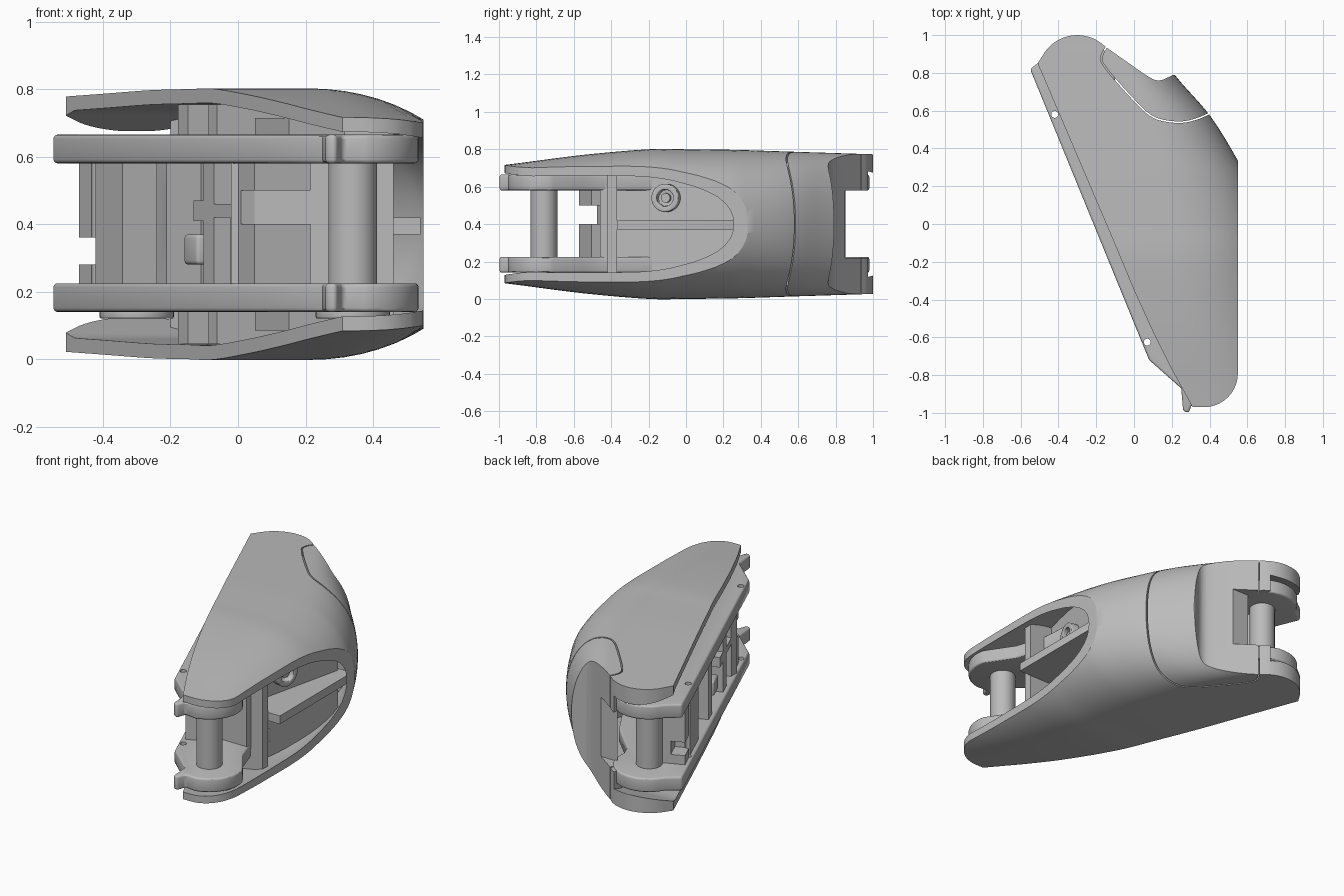
import bpy, bmesh, math
from mathutils import Vector

if "Cube" in bpy.data.objects:
    bpy.data.objects.remove(bpy.data.objects["Cube"])

grey = bpy.data.materials.new("satin grey")
grey.use_nodes = True
grey.diffuse_color = (0.5, 0.5, 0.5, 1)
grey.node_tree.nodes["Principled BSDF"].inputs["Base Color"].default_value = (0.5, 0.5, 0.5, 1)
MID = 0.4  # height of the mirror plane


def make(name, bm):
    bmesh.ops.recalc_face_normals(bm, faces=bm.faces)
    me = bpy.data.meshes.new(name)
    bm.to_mesh(me)
    bm.free()
    me.materials.append(grey)
    ob = bpy.data.objects.new(name, me)
    bpy.context.collection.objects.link(ob)
    return ob


def prism(name, pts, z0, z1):
    bm = bmesh.new()
    face = bm.faces.new([bm.verts.new((x, y, z0)) for x, y in pts])
    top = bmesh.ops.extrude_face_region(bm, geom=[face])["geom"]
    bmesh.ops.translate(bm, vec=(0, 0, z1 - z0),
                        verts=[v for v in top if isinstance(v, bmesh.types.BMVert)])
    return make(name, bm)


def box(name, x, y, z):
    return prism(name, [(x[0], y[0]), (x[1], y[0]), (x[1], y[1]), (x[0], y[1])], *z)


def arc(cx, cy, r, a0, a1, n=16):
    return [(cx + r * math.cos(math.radians(a0 + (a1 - a0) * i / n)),
             cy + r * math.sin(math.radians(a0 + (a1 - a0) * i / n))) for i in range(n + 1)]


def cylinder(name, cx, cy, r, z0, z1):
    return prism(name, arc(cx, cy, r, 0, 350, 35), z0, z1)


def apply(ob):
    bpy.ops.object.select_all(action='DESELECT')
    bpy.context.view_layer.objects.active = ob
    ob.select_set(True)
    for m in list(ob.modifiers):
        bpy.ops.object.modifier_apply(modifier=m.name)


def boolean(ob, tool, op='DIFFERENCE'):
    m = ob.modifiers.new("bool", 'BOOLEAN')
    m.operation, m.solver, m.object = op, 'EXACT', tool
    apply(ob)
    bpy.data.objects.remove(tool)


def finish(ob, width=0.0):
    if width:
        m = ob.modifiers.new("bevel", 'BEVEL')
        m.width, m.segments, m.limit_method = width, 3, 'ANGLE'
        m.angle_limit = math.radians(50)
    apply(ob)
    bpy.ops.object.shade_smooth_by_angle(angle=math.radians(30))


def spline(p, n=6):
    """Catmull-Rom curve through the points."""
    p = [Vector(q) for q in p]
    p = [2 * p[0] - p[1]] + p + [2 * p[-1] - p[-2]]
    out = []
    for a, b, c, d in zip(p, p[1:], p[2:], p[3:]):
        for i in range(n):
            t = i / n
            out.append(b + (c - a) * t / 2 + (2 * a - 5 * b + 4 * c - d) * t * t / 2
                       + (3 * b - a - 3 * c + d) * t ** 3 / 2)
    return out + [p[-2]]


# Cover stations: y, outer x, half height, edge rounding radius
STATIONS = spline([(-1.1, .87, .3, .5), (-.9, .83, .325, .5), (-.55, .76, .37, .5),
                   (-.2, .715, .4, .5), (0, .675, .4, .5), (.2, .615, .398, .48), (.33, .553, .395, .44),
                   (.57, .405, .387, .35), (.79, .215, .38, .27), (1.1, -.02, .37, .25)])


def shell_loft(name, inset):
    """Blunt-nosed solid: flat sides running into a rounded outer edge."""
    bm = bmesh.new()
    rings = []
    for y, x1, h, r in STATIONS:
        # the wall thickens toward the rear tip
        h -= inset * (1 + 1.3 * min(max((y - .8) / .2, 0), 1))
        ring = [(-.9, h)]
        for i in range(33):
            a = math.pi / 2 - math.pi * i / 32
            ring.append((x1 - r + (r - inset) * abs(math.cos(a)) ** .95,
                         h * math.copysign(abs(math.sin(a)) ** .95, math.sin(a))))
        ring.append((-.9, -h))
        rings.append([bm.verts.new((x, y, MID + z)) for x, z in ring])
    n = len(rings[0])
    for a, b in zip(rings, rings[1:]):
        for i in range(n):
            bm.faces.new((a[i], a[(i + 1) % n], b[(i + 1) % n], b[i]))
    bm.faces.new(rings[0])
    bm.faces.new(rings[-1])
    return make(name, bm)


# Outer cover, trimmed to its plan outline
cover = shell_loft("outer_cover", 0)
outline = ([(-.51, .85)] + arc(-.3, .79, .21, 150, 45) + [(.06, .79)]
           + arc(.13, .83, .07, 235, 300, 6) + [(.21, .79), (.26, .79), (.55, .45)]
           + arc(.37, -.79, .18, 0, -90, 10)
           + [(.31, -.97), (.2, -.77), (.1, -.57), (.0, -.35), (-.1, -.11)])
boolean(cover, prism("trim", outline, -.2, 1), 'INTERSECT')
cavity = shell_loft("cavity", .043)
boolean(cavity, prism("cavity_plan", [(-.8, 1.05), (-.2, 1.05), (-.2, .9), (.02, .73), (.2, .68),
                                      (.9, .6), (.9, -1.05), (-.8, -1.05)], -.1, .9), 'INTERSECT')
boolean(cover, cavity)

# Seam around the knuckle cap
seam = spline([(-.12, .98), (-.175, .89), (-.15, .82), (0, .65), (.08, .575),
               (.15, .545), (.25, .535), (.34, .555), (.44, .6)], 4)
side = []
for i, p in enumerate(seam):
    t = (seam[min(i + 1, len(seam) - 1)] - seam[max(i - 1, 0)]).normalized()
    side.append(p + Vector((-t.y, t.x)) * .008)
boolean(cover, prism("seam", seam + side[::-1], -.2, 1))
# Hinge notch in the cap
boolean(cover, box("notch", (-.4, .12), (.85, 1.1), (.22, .58)))
finish(cover)


def drill(ob):
    for x, y in ((-.42, .58), (.07, -.625)):
        boolean(ob, cylinder("hole", x, y, .018, 0, 1))


# Mirrored frame plates
plate_plan = ([(-.55, .82), (.08, -.72), (.25, -.87), (.26, -.99), (.29, -1.0), (.31, -.945)]
              + arc(.34, -.76, .195, -80, 15) + [(.42, -.55), (.36, -.37), (.33, .1), (.1, .5), (-.08, .68)]
              + arc(-.3, .78, .2, -10, 150))
for name, z0, z1 in (("lower_plate", .14, .225), ("upper_plate", .58, .665)):
    plate = prism(name, plate_plan, z0, z1)
    finish(plate, .012)
    drill(plate)
    finish(plate)

# Hinge pins, each on a round lower boss
for name, x, y in (("front", .34, -.76), ("rear", -.3, .78)):
    finish(cylinder(name + "_hinge_pin", x, y, .072, .2, .6))
    finish(cylinder(name + "_hinge_boss", x, y, .11, .12, .15), .006)


def slant(name, xa, xb, da, db, z0, z1):
    """Block along the slanted open side; d is depth behind the plate edge."""
    n = Vector((.924, .383))
    pt = lambda x, d: Vector((x, .82 - (x + .55) / .414)) + n * d
    return prism(name, [pt(xa, da), pt(xb, da), pt(xb, db), pt(xa, db)], z0, z1)


# Slanted core wall with its pockets
core = slant("core_wall", -.49, .03, .02, .2, .2, .6)
for xa, xb, depth, z0, z1 in ((-.5, -.45, .1, .28, .36), (-.36, -.26, .13, .225, .58),
                              (-.23, -.12, .13, .47, .58), (-.23, -.12, .13, .225, .41),
                              (-.23, -.15, .3, .41, .47), (-.09, -.04, .11, .225, .42),
                              (-.09, -.02, .11, .46, .58), (-.01, .05, .3, .4, .5)):
    boolean(core, slant("pocket", xa, xb, -.1, depth, z0, z1))
drill(core)
finish(core)
finish(slant("latch", -.19, -.15, .03, .16, .28, .37), .012)

# Inner walls trimmed to the inside of the cover, with a rib to the opening
finish(box("end_wall", (-.02, .38), (-.46, -.4), (.2, .6)))
for name, plan, z0, z1 in (
        ("end_flange", [(.28, -.42), (.46, -.42), (.46, -.37), (.28, -.37)], .05, .75),
        ("inner_panel", [(.3, -.39), (.46, .3), (.4, .34), (.25, -.39)], .02, .78),
        ("panel_rib", [(.28, -.37), (.54, -.37), (.54, .32), (.44, .32)], .37, .42)):
    wall = prism(name, plan, z0, z1)
    boolean(wall, shell_loft("inside", .025), 'INTERSECT')
    finish(wall)

# Screw socket on the panel
socket = cylinder("screw_socket", 0, 0, .075, 0, .06)
boolean(socket, cylinder("bore", 0, 0, .045, .015, .1))
finish(socket, .006)
screw = cylinder("screw_core", 0, 0, .025, 0, .045)
finish(screw)
for ob in (socket, screw):
    ob.rotation_euler = (0, math.radians(90), math.radians(-13))
    ob.location = (.355, -.1, .54)

# Spacer ribs between the plates and the cover
for i, (xa, xb, da, db, rise) in enumerate(((-.27, -.24, .1, .5, .095), (-.18, -.155, .1, .5, .095),
                                            (-.06, .04, .12, .3, .055))):
    finish(slant("upper_spacer_%d" % i, xa, xb, da, db, .65, .66 + rise))
    finish(slant("lower_spacer_%d" % i, xa, xb, da, db, .14 - rise, .15))
